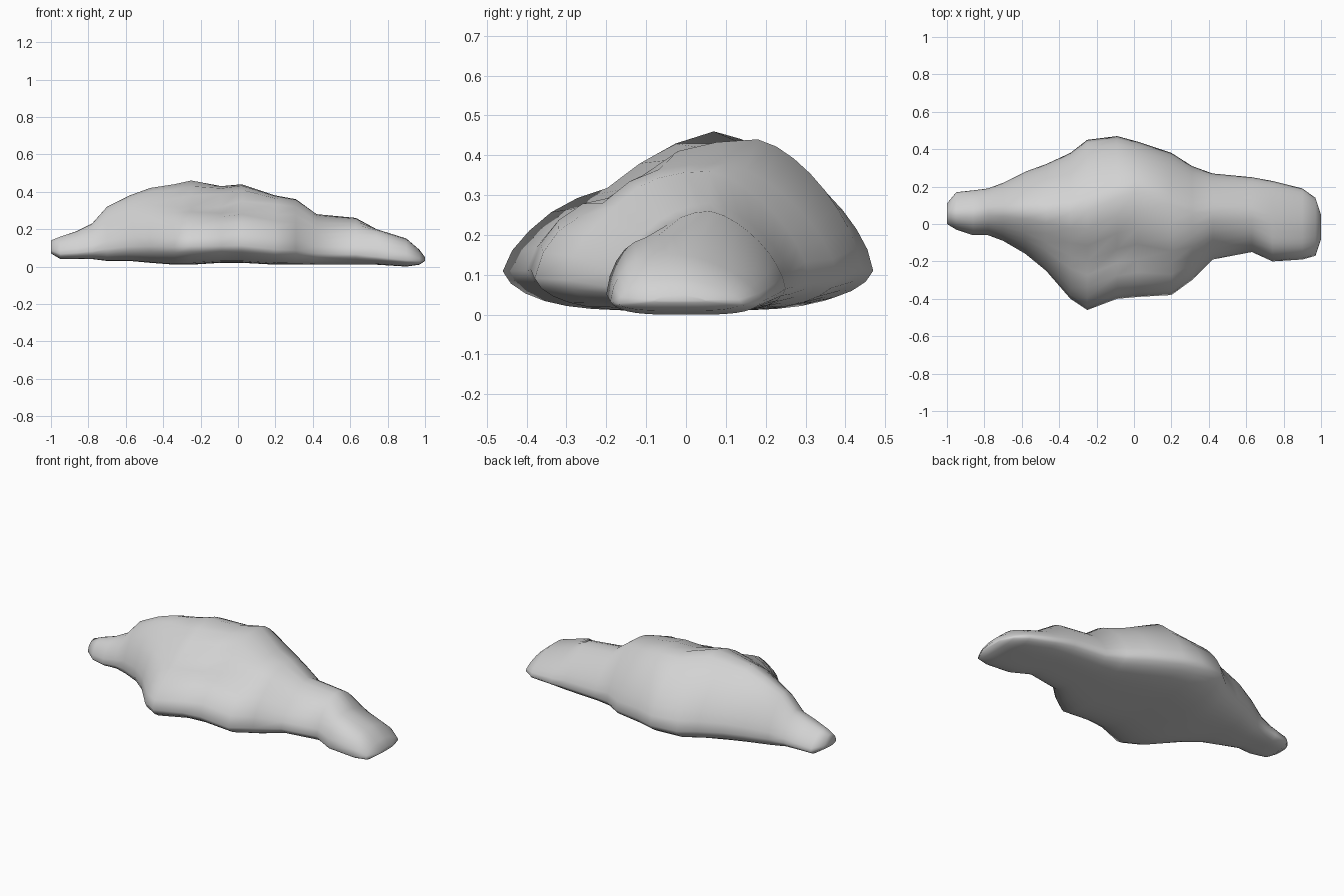
import bpy
import bmesh
import math

cube = bpy.data.objects.get("Cube")
if cube:
    bpy.data.objects.remove(cube, do_unlink=True)

# Cross-sections along the length, in hundredths of a unit:
# x, front y, back y, bottom z, top z, ridge y, front roundness (tenths)
SECTIONS = [
    (-100, 0, 11, 7, 14, 6, 25),
    (-95, -3, 17, 4, 16, 6, 25),
    (-86, -6, 18, 4, 19, 6, 22),
    (-78, -6, 19, 4, 23, 7, 20),
    (-70, -9, 22, 3, 32, 7, 18),
    (-58, -16, 28, 3, 38, 7, 16),
    (-47, -25, 32, 2, 42, 6, 14),
    (-34, -40, 38, 1, 44, 6, 12),
    (-25, -46, 45, 1, 46, 7, 12),
    (-9, -40, 47, 2, 43, 14, 17),
    (2, -39, 44, 2, 44, 18, 20),
    (20, -38, 38, 1, 38, 10, 24),
    (31, -30, 31, 1, 36, 6, 23),
    (42, -19, 27, 1, 28, 6, 18),
    (63, -15, 25, 1, 26, 6, 20),
    (74, -20, 23, 1, 20, 0, 40),
    (90, -19, 19, 0, 15, -1, 40),
    (97, -17, 14, 1, 9, -1, 30),
    (100, -8, 5, 3, 5, -1, 25),
]
STEPS = 8            # points from the edge to the ridge on each side
BACK_ROUNDNESS = 1.45
BASE_ROUNDNESS = 4


def slope(fraction, roundness):
    """Relative height at a given fraction of the way out from the ridge."""
    return max(0.0, 1 - fraction ** roundness) ** 0.65


def shelf_dip(x, fraction):
    """Hollow between the upper plateau and the front shelf."""
    along = x / 0.33
    across = (fraction - 0.6 - 0.4 * x) / 0.15
    return 0.16 * math.exp(-along ** 2 - across ** 2)


def section_points(section):
    """Closed outline: over the ridge front to back, then under the base."""
    x, front, back, low, high, ridge, roundness = (v / 100 for v in section)
    roundness *= 10
    waist = low + (high - low) * 0.22
    # Spread points more densely towards the steep outer edge
    spread = [1 - (1 - i / STEPS) ** 1.5 for i in range(STEPS + 1)]
    points = []
    for f in reversed(spread):
        rise = slope(f, roundness) - shelf_dip(x, f)
        height = waist + (high - waist) * max(0.0, rise)
        points.append((x, ridge + (front - ridge) * f, height))
    for f in spread[1:]:
        height = waist + (high - waist) * slope(f, BACK_ROUNDNESS)
        points.append((x, ridge + (back - ridge) * f, height))
    middle = (front + back) / 2
    for side in spread[-2::-1] + [-f for f in spread[1:-1]]:
        depth = waist - (waist - low) * slope(abs(side), BASE_ROUNDNESS)
        points.append((x, middle + (back - middle) * side, depth))
    return points


# Loft the sections into one closed rock
bm = bmesh.new()
rings = [[bm.verts.new(p) for p in section_points(s)] for s in SECTIONS]
for ring, following in zip(rings, rings[1:]):
    count = len(ring)
    for i in range(count):
        j = (i + 1) % count
        bm.faces.new((ring[i], ring[j], following[j], following[i]))
bm.faces.new(rings[0])
bm.faces.new(list(reversed(rings[-1])))
bmesh.ops.recalc_face_normals(bm, faces=bm.faces)
for face in bm.faces:
    face.smooth = True

mesh = bpy.data.meshes.new("rock")
bm.to_mesh(mesh)
bm.free()
rock = bpy.data.objects.new("rock", mesh)
bpy.context.collection.objects.link(rock)

# Plain stone colour
stone = bpy.data.materials.new("light grey stone")
stone.use_nodes = True
colour = (0.65, 0.65, 0.65, 1)
stone.diffuse_color = colour
shader = next(n for n in stone.node_tree.nodes if n.type == "BSDF_PRINCIPLED")
shader.inputs["Base Color"].default_value = colour
mesh.materials.append(stone)
